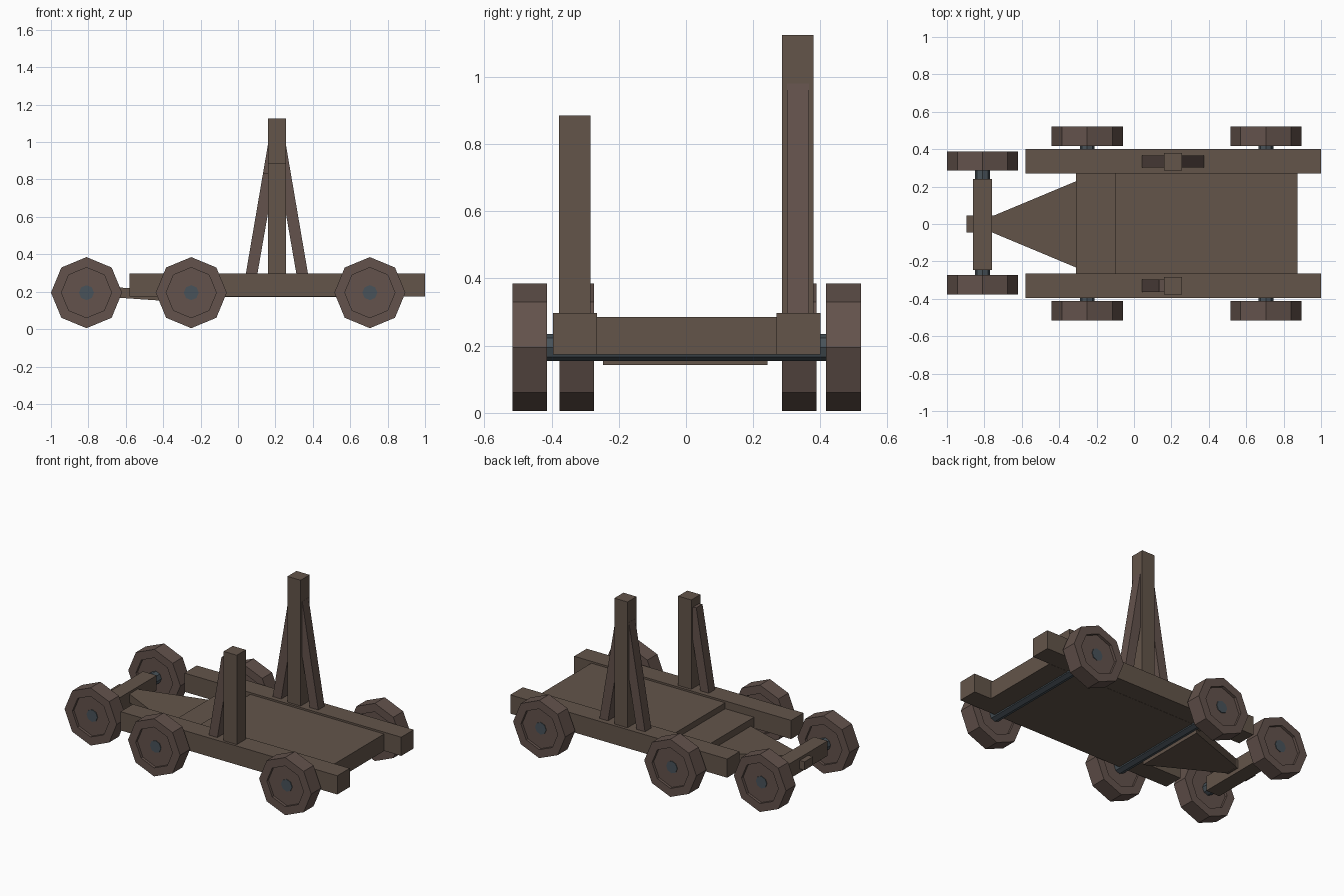
import bpy, bmesh, math
from mathutils import Matrix, Vector

if "Cube" in bpy.data.objects:
    bpy.data.objects.remove(bpy.data.objects["Cube"])


def material(name, rgb):
    m = bpy.data.materials.new(name)
    m.diffuse_color = (*rgb, 1)
    m.use_nodes = True
    m.node_tree.nodes["Principled BSDF"].inputs["Base Color"].default_value = m.diffuse_color
    return m


wood = material("wood", (0.125, 0.09, 0.068))
dark_wood = material("wheel_wood", (0.125, 0.085, 0.072))
iron = material("iron", (0.065, 0.085, 0.1))


def finish(name, bm, mat):
    bmesh.ops.recalc_face_normals(bm, faces=bm.faces)
    me = bpy.data.meshes.new(name)
    bm.to_mesh(me)
    bm.free()
    me.materials.append(mat)
    ob = bpy.data.objects.new(name, me)
    bpy.context.collection.objects.link(ob)
    return ob


def box(name, x, y, z, mat=wood):
    bm = bmesh.new()
    bmesh.ops.create_cube(bm, size=1)
    for v in bm.verts:
        v.co = Vector([(a + b) / 2 + c * (b - a) for (a, b), c in zip((x, y, z), v.co)])
    return finish(name, bm, mat)


def extrude(name, points, offset, mat):
    bm = bmesh.new()
    face = bm.faces.new([bm.verts.new(p) for p in points])
    new = bmesh.ops.extrude_face_region(bm, geom=[face], use_keep_orig=True)["geom"]
    bmesh.ops.translate(bm, vec=offset, verts=[g for g in new if isinstance(g, bmesh.types.BMVert)])
    return finish(name, bm, mat)


def cylinder(x, y0, y1, z, r):
    bm = bmesh.new()
    bmesh.ops.create_cone(bm, cap_ends=True, segments=8, radius1=r, radius2=r, depth=y1 - y0,
                          matrix=Matrix.Translation((x, (y0 + y1) / 2, z)) @ Matrix.Rotation(math.pi / 2, 4, 'X'))
    # turn so a corner points straight up
    top = max(bm.verts, key=lambda v: v.co.z)
    ang = math.atan2(top.co.x - x, top.co.z - z)
    bmesh.ops.rotate(bm, cent=(x, 0, z), matrix=Matrix.Rotation(-ang, 3, 'Y'), verts=bm.verts)
    return bm


def wheel(name, x, y0, y1):
    bm = cylinder(x, y0, y1, 0.195, 0.19)
    # recessed octagonal panel on each side
    for f in [f for f in bm.faces if len(f.verts) == 8]:
        inward = -math.copysign(0.018, f.calc_center_median().y - (y0 + y1) / 2)
        bmesh.ops.inset_region(bm, faces=[f], thickness=0.056)
        new = bmesh.ops.extrude_face_region(bm, geom=[f])["geom"]
        bmesh.ops.translate(bm, vec=(0, inward, 0), verts=[g for g in new if isinstance(g, bmesh.types.BMVert)])
        if f.is_valid:
            bm.faces.remove(f)
    return finish(name, bm, dark_wood)


# wheels and axles
for label, x, yc, inner, outer in (("steering", -0.81, 0.006, 0.28, 0.382),
                                   ("middle", -0.25, 0.002, 0.415, 0.518),
                                   ("rear", 0.705, 0.002, 0.415, 0.518)):
    wheel(label + "_wheel_near", x, yc - outer, yc - inner)
    wheel(label + "_wheel_far", x, yc + inner, yc + outer)
    end = outer - 0.014
    finish(label + "_axle", cylinder(x, yc - end, yc + end, 0.195, 0.04), iron)

# chassis
box("side_beam_near", (-0.58, 1), (-0.395, -0.265), (0.174, 0.297))
box("side_beam_far", (-0.58, 1), (0.27, 0.4), (0.174, 0.297))
box("deck", (-0.1, 0.875), (-0.265, 0.27), (0.173, 0.285))
box("deck_step", (-0.31, -0.1), (-0.265, 0.27), (0.173, 0.246))

# steering tongue, sloping down under the step
extrude("tongue", [(-0.275, -0.247, 0.143), (-0.275, 0.243, 0.143), (-0.79, 0.028, 0.178), (-0.79, -0.032, 0.178)],
        (0, 0, 0.055), wood)
box("steering_beam", (-0.86, -0.76), (-0.245, 0.24), (0.147, 0.245))
box("tongue_peg", (-0.895, -0.75), (-0.045, 0.045), (0.172, 0.227))

# upright posts
box("post_near", (0.16, 0.256), (-0.378, -0.284), (0.28, 0.885))
box("post_far", (0.16, 0.256), (0.286, 0.38), (0.28, 1.125))


# slanted braces
def brace(name, y, top, side):
    run = 0.171 * (top - 0.285)
    pts = [(0.168, 0.285), (0.106, 0.285), (0.106 - run, top - 0.01), (0.168 - run, top)]
    extrude(name, [(0.208 + side * a, y, z) for a, z in pts], (0, 0.065, 0), dark_wood)


brace("brace_near_front", -0.363, 0.835, -1)
brace("brace_far_front", 0.301, 0.985, -1)
brace("brace_far_rear", 0.301, 0.98, 1)
